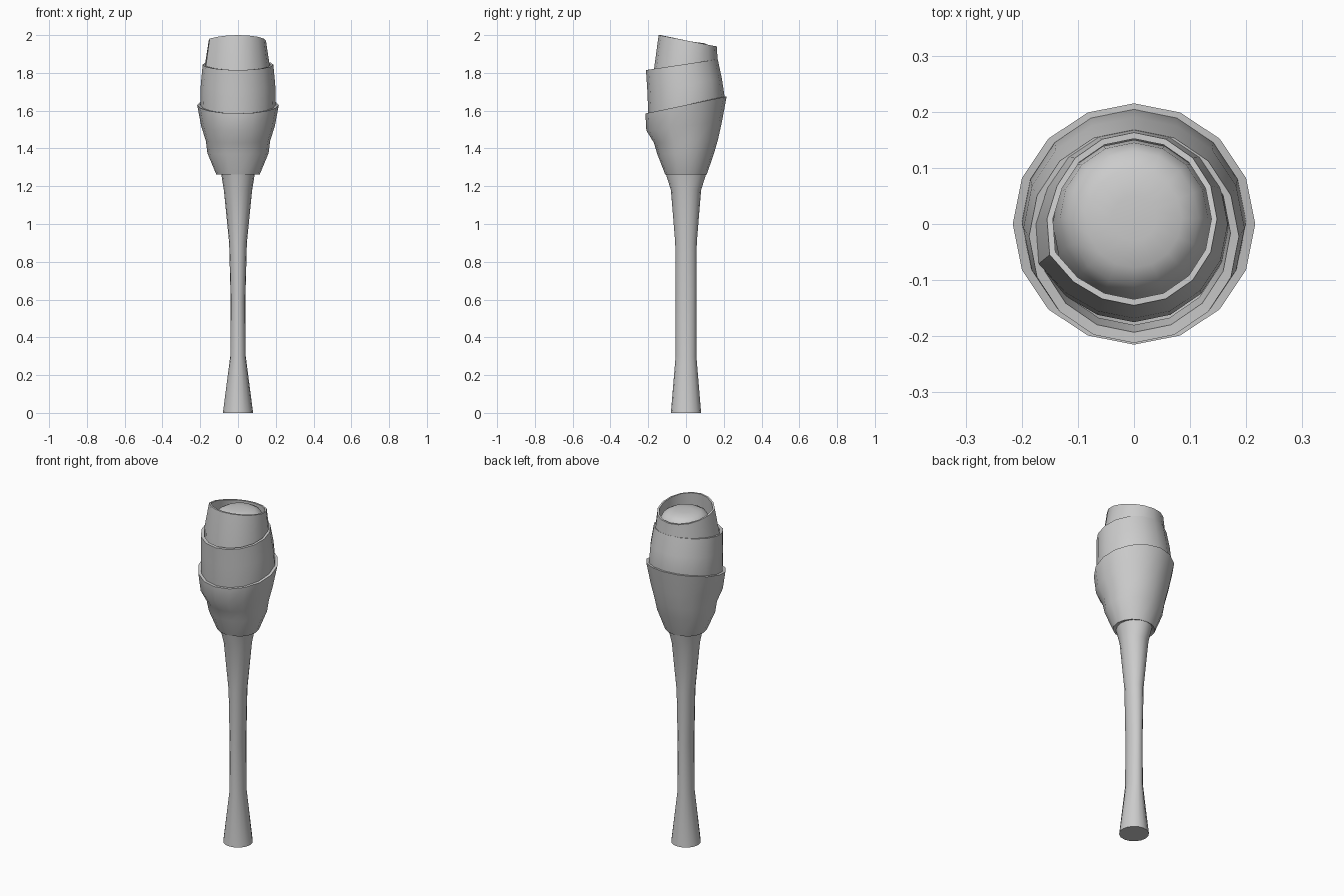
import bpy, bmesh, math
from mathutils import Vector


def loft(name, rows, sides=16, cap_start=False, cap_end=False, bump=0.0, angle=35):
    """Skin a stack of tilted ellipses; row = (rx, y_front, y_back, z_front, z_back)."""
    bm = bmesh.new()
    rings = []
    for rx, yf, yb, zf, zb in rows:
        ring = []
        for i in range(sides):
            a = 2 * math.pi * i / sides
            t = (1 + math.sin(a)) / 2
            x, y = rx * math.cos(a), yf + (yb - yf) * t
            # loose cloth corner on the left front
            k = 1 + bump * max(0, math.cos(a - math.radians(200))) ** 12
            ring.append(bm.verts.new((x * k, y * k, zf + (zb - zf) * t)))
        rings.append(ring)
    for lo, hi in zip(rings, rings[1:]):
        for i in range(sides):
            j = (i + 1) % sides
            bm.faces.new((lo[i], lo[j], hi[j], hi[i]))
    if cap_start:
        bm.faces.new(rings[0][::-1])
    if cap_end:
        bm.faces.new(rings[-1])
    bmesh.ops.recalc_face_normals(bm, faces=bm.faces)
    mesh = bpy.data.meshes.new(name)
    bm.to_mesh(mesh)
    bm.free()
    ob = bpy.data.objects.new(name, mesh)
    bpy.context.collection.objects.link(ob)
    bpy.ops.object.select_all(action='DESELECT')
    ob.select_set(True)
    bpy.context.view_layer.objects.active = ob
    bpy.ops.object.shade_smooth_by_angle(angle=math.radians(angle))
    return ob


def flat(rx, ry, z, cy=0.0):
    return (rx, cy - ry, cy + ry, z, z)


# wooden handle, flared at both ends
loft("handle", [flat(0.08, 0.08, 0), flat(0.041, 0.055, 0.3), flat(0.039, 0.055, 0.6),
                flat(0.047, 0.057, 0.9), flat(0.075, 0.08, 1.18), flat(0.088, 0.105, 1.26),
                flat(0.11, 0.12, 1.36)], cap_start=True, cap_end=True)

# rounded core inside the wraps
loft("head_core", [flat(0.11, 0.11, 1.3), flat(0.145, 0.15, 1.5), flat(0.145, 0.15, 1.84),
                   flat(0.132, 0.135, 1.91, 0.01), flat(0.115, 0.12, 1.94, 0.01),
                   flat(0.085, 0.088, 1.957, 0.01), flat(0.04, 0.04, 1.963, 0.01)],
     cap_start=True, cap_end=True, angle=60)

# lower wrap: lumpy cup of cloth
loft("lower_wrap", [flat(0.09, 0.09, 1.27), flat(0.115, 0.11, 1.262),
                    (0.162, -0.152, 0.15, 1.37, 1.38), (0.17, -0.17, 0.17, 1.43, 1.45),
                    (0.195, -0.21, 0.19, 1.495, 1.54), (0.216, -0.215, 0.215, 1.585, 1.675),
                    (0.195, -0.195, 0.195, 1.585, 1.675), (0.185, -0.18, 0.18, 1.5, 1.58)])

# middle wrap: broad tilted band
loft("middle_wrap", [(0.19, -0.19, 0.19, 1.5, 1.57), (0.2, -0.2, 0.205, 1.59, 1.67),
                     (0.197, -0.205, 0.19, 1.71, 1.77), (0.187, -0.212, 0.168, 1.815, 1.872),
                     (0.172, -0.193, 0.16, 1.815, 1.872), (0.165, -0.18, 0.16, 1.74, 1.78)])

# upper wrap: narrower band leaning the other way, with a loose corner
loft("upper_wrap", [(0.17, -0.175, 0.175, 1.74, 1.8), (0.167, -0.168, 0.168, 1.83, 1.86),
                    (0.148, -0.145, 0.163, 2.0, 1.94), (0.138, -0.134, 0.152, 2.0, 1.94),
                    (0.145, -0.145, 0.155, 1.86, 1.86)], bump=0.1)
